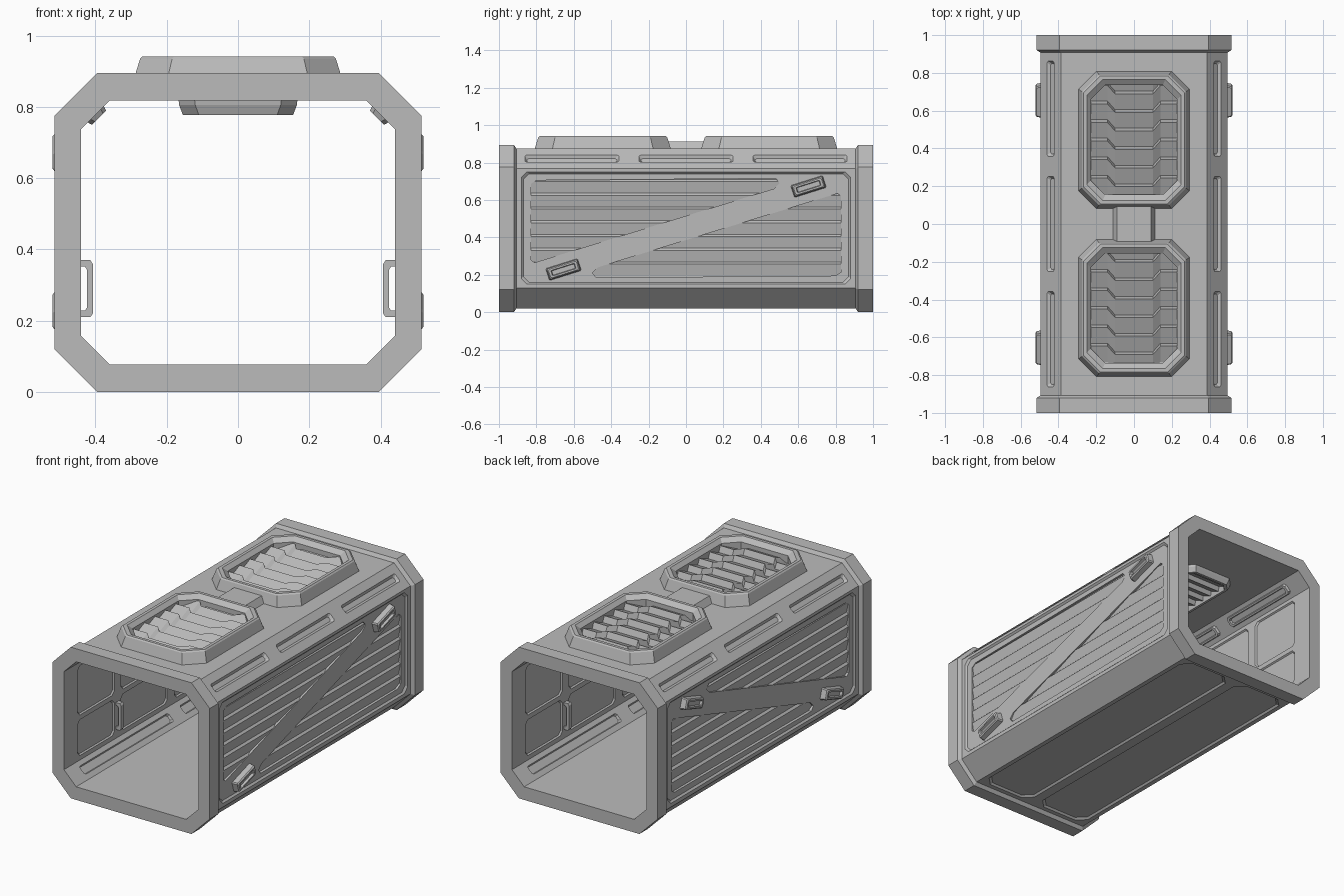
import bpy, bmesh, math
from mathutils import Matrix, Vector

if "Cube" in bpy.data.objects:
    bpy.data.objects.remove(bpy.data.objects["Cube"])

grey = bpy.data.materials.new("plain grey")
grey.use_nodes = True
color = (0.5, 0.5, 0.5, 1)
grey.diffuse_color = color
grey.node_tree.nodes["Principled BSDF"].inputs["Base Color"].default_value = color


def octa(hx, hy, c):
    """Rectangle with cut corners, centred on the origin."""
    a, b = hx - c, hy - c
    return [(a, -hy), (hx, -b), (hx, b), (a, hy), (-a, hy), (-hx, b), (-hx, -b), (-a, -hy)]


def frame(origin, u, n):
    u, n = Vector(u).normalized(), Vector(n).normalized()
    m = Matrix((u, n.cross(u), n)).transposed().to_4x4()
    return Matrix.Translation(origin) @ m


def loft(bm, rings, m=Matrix(), caps=True, loop=False):
    """Skin a list of (outline, height) rings placed by a matrix."""
    vs = [[bm.verts.new(m @ Vector((x, y, h))) for x, y in pts] for pts, h in rings]
    pairs = list(zip(vs, vs[1:])) + ([(vs[-1], vs[0])] if loop else [])
    for r, s in pairs:
        for i in range(len(r)):
            j = (i + 1) % len(r)
            bm.faces.new((r[i], r[j], s[j], s[i]))
    if caps and not loop:
        bm.faces.new(vs[0][::-1])
        bm.faces.new(vs[-1])


def louvre(bm, columns, start, pitch, count, low, high, m):
    """Sawtooth sheet; columns are (position, shift) pairs."""
    rows = []
    for k in range(count):
        s = start + k * pitch
        rows += [(s, low), (s + pitch * 0.85, high)]
    grid = [[bm.verts.new(m @ Vector((x, s + d, h))) for x, d in columns] for s, h in rows]
    for r, t in zip(grid, grid[1:]):
        for i in range(len(r) - 1):
            bm.faces.new((r[i], r[i + 1], t[i + 1], t[i]))


def mirror_x(bm):
    geo = bmesh.ops.duplicate(bm, geom=bm.verts[:] + bm.edges[:] + bm.faces[:])["geom"]
    for v in geo:
        if isinstance(v, bmesh.types.BMVert):
            v.co.x *= -1
    bmesh.ops.reverse_faces(bm, faces=[f for f in geo if isinstance(f, bmesh.types.BMFace)])


def finish(bm, name, mirror=False, recalc=True):
    if mirror:
        mirror_x(bm)
    if recalc:
        bmesh.ops.recalc_face_normals(bm, faces=bm.faces[:])
    me = bpy.data.meshes.new(name)
    bm.to_mesh(me)
    bm.free()
    me.materials.append(grey)
    ob = bpy.data.objects.new(name, me)
    bpy.context.scene.collection.objects.link(ob)
    return ob


def carve(ob, cutter):
    mod = ob.modifiers.new("cut", 'BOOLEAN')
    mod.operation, mod.solver, mod.object = 'DIFFERENCE', 'EXACT', cutter
    bpy.context.view_layer.update()
    me = bpy.data.meshes.new_from_object(ob.evaluated_get(bpy.context.evaluated_depsgraph_get()))
    ob.modifiers.clear()
    ob.data = me
    bpy.data.objects.remove(cutter)


def recess(bm, m, hx, hy, c, depth, slope):
    """Cutter for a shallow panel with sloped edges."""
    loft(bm, [(octa(hx + slope, hy + slope, c), 0.01), (octa(hx + slope, hy + slope, c), 0),
              (octa(hx, hy, c), -depth)], m)


# Octagonal tube with thicker collars at both ends
MID = 0.4475
tube = frame((0, 0, MID), (1, 0, 0), (0, -1, 0))
collar, body, bore = octa(0.515, MID, 0.12), octa(0.495, MID - 0.02, 0.108), octa(0.44, 0.37, 0.08)
bm = bmesh.new()
loft(bm, [(collar, 1), (collar, 0.92), (body, 0.907), (body, -0.907), (collar, -0.92),
          (collar, -1), (bore, -1), (bore, 1)], tube, loop=True)
hull = finish(bm, "hull")

# Outer side panels, chamfer slots and underside panels
Y = (0, 1, 0)
side = frame((0.495, 0, 0.45), Y, (1, 0, 0))
bm = bmesh.new()
recess(bm, side, 0.87, 0.29, 0.03, 0.01, 0.01)
for y in (-0.61, 0, 0.61):
    recess(bm, frame((0.441, y, 0.821), Y, (1, 0, 1)), 0.24, 0.014, 0.008, 0.014, 0.012)
recess(bm, frame((0.195, 0, 0.02), Y, (0, 0, -1)), 0.87, 0.155, 0.05, 0.01, 0.01)
# Inner wall panels and lower inner slots
for s in (-1, 1):
    for y, h in ((0.70, 0.165), (0.25, 0.21)):
        for z, v in ((0.29, 0.10), (0.57, 0.14)):
            recess(bm, frame((0.44, s * y, z), Y, (-1, 0, 0)), h, v, 0.02, 0.008, 0.006)
    recess(bm, frame((0.40, s * 0.47, 0.12), Y, (-1, 0, 1)), 0.41, 0.022, 0.01, 0.015, 0.006)
carve(hull, finish(bm, "panel_cutter", mirror=True))

# Two wedge openings on each side, split by the diagonal brace
wedge = [(-0.83, -0.17), (-0.81, -0.185), (0.47, 0.21), (0.50, 0.24), (0.48, 0.265),
         (-0.80, 0.255), (-0.83, 0.235)]
bm = bmesh.new()
for s in (-1, 1):
    loft(bm, [([(s * a, s * b) for a, b in wedge], h) for h in (-0.027, 0.01)], side)
carve(hull, finish(bm, "wedge_cutter", mirror=True))

# Horizontal slats behind the wedge openings
bm = bmesh.new()
louvre(bm, [(-0.84, 0), (0.84, 0)], -0.255, 0.0735, 8, -0.024, -0.0125, side)
finish(bm, "side_slats", mirror=True, recalc=False)

# Tilted lugs at both ends of the brace
bm = bmesh.new()
for s in (-1, 1):
    tilt = Matrix.Translation((s * 0.655, s * 0.222, 0)) @ Matrix.Rotation(math.radians(17.5), 4, 'Z')
    loft(bm, [(octa(0.09, 0.034, 0.006), -0.014), (octa(0.084, 0.03, 0.006), 0.02),
              (octa(0.078, 0.024, 0.006), 0.026), (octa(0.066, 0.015, 0.003), 0.026),
              (octa(0.062, 0.012, 0.003), 0.012)], side @ tilt)
finish(bm, "brace_lugs", mirror=True)

# Roof vents and the smaller ceiling vents beneath them
for label, s in (("front", -1), ("rear", 1)):
    place = Matrix.Translation((0, s * 0.445, 0))
    bm = bmesh.new()
    loft(bm, [(octa(0.295, 0.365, 0.095), 0.87), (octa(0.275, 0.345, 0.09), 0.935),
              (octa(0.268, 0.338, 0.09), 0.942), (octa(0.25, 0.32, 0.085), 0.942),
              (octa(0.228, 0.29, 0.075), 0.92), (octa(0.228, 0.29, 0.075), 0.87)], place, loop=True)
    finish(bm, label + "_roof_vent_frame")
    zigzag = [(-0.24, 0), (-0.14, 0), (-0.10, -0.045), (0.10, -0.045), (0.14, 0), (0.24, 0)]
    bm = bmesh.new()
    louvre(bm, zigzag, -0.285, 0.098, 7, 0.877, 0.912, place)
    # trim the sheet so that it ends under the frame
    bmesh.ops.bisect_plane(bm, geom=bm.verts[:] + bm.edges[:] + bm.faces[:],
                           plane_co=place @ Vector((0, 0.3, 0)), plane_no=Y, clear_outer=True)
    finish(bm, label + "_roof_vent_slats", recalc=False)
    bm = bmesh.new()
    loft(bm, [(octa(0.168, 0.24, 0.045), 0.83), (octa(0.165, 0.237, 0.045), 0.805),
              (octa(0.155, 0.227, 0.045), 0.778), (octa(0.14, 0.212, 0.04), 0.778),
              (octa(0.13, 0.202, 0.035), 0.83)], place, loop=True)
    finish(bm, label + "_ceiling_vent_frame")
    bm = bmesh.new()
    louvre(bm, [(-0.14, 0), (0.14, 0)], -0.205, 0.068, 6, 0.815, 0.79, place)
    finish(bm, label + "_ceiling_vent_slats", recalc=False)

# Bridge joining the roof vents
bm = bmesh.new()
loft(bm, [([(-0.115, 0.87), (0.115, 0.87), (0.09, 0.912), (-0.09, 0.912)], h) for h in (-0.1, 0.1)],
     frame((0, 0, 0), (1, 0, 0), (0, -1, 0)))
finish(bm, "vent_bridge")

# Raised hollow plates on the upper inner chamfers
bm = bmesh.new()
for y in (-0.61, 0, 0.61):
    loft(bm, [(octa(0.26, 0.034, 0.012), -0.005), (octa(0.25, 0.028, 0.012), 0.014),
              (octa(0.235, 0.019, 0.008), 0.014), (octa(0.23, 0.015, 0.008), 0.004)],
         frame((0.40, y, 0.78), Y, (-1, 0, -1)))
finish(bm, "inner_chamfer_plates", mirror=True)

# Grab handles on the inner walls
bend = [(0, 0.072), (0.022, 0.072), (0.028, 0.062), (0.028, -0.062), (0.022, -0.072), (0, -0.072)]
thin = [(a - 0.010 if a else 0, b * 0.86) for a, b in bend]
bm = bmesh.new()
for y in (-0.5, 0.5):
    rail = frame((0.442, y, 0.29), (-1, 0, 0), (0, 1, 0))
    outer = [(a * 1.25, b * 1.11) for a, b in bend]
    for h in range(len(bend) - 1):
        quad = [outer[h], outer[h + 1], thin[h + 1], thin[h]]
        loft(bm, [(quad, -0.014), (quad, 0.014)], rail)
finish(bm, "grab_handles", mirror=True)
